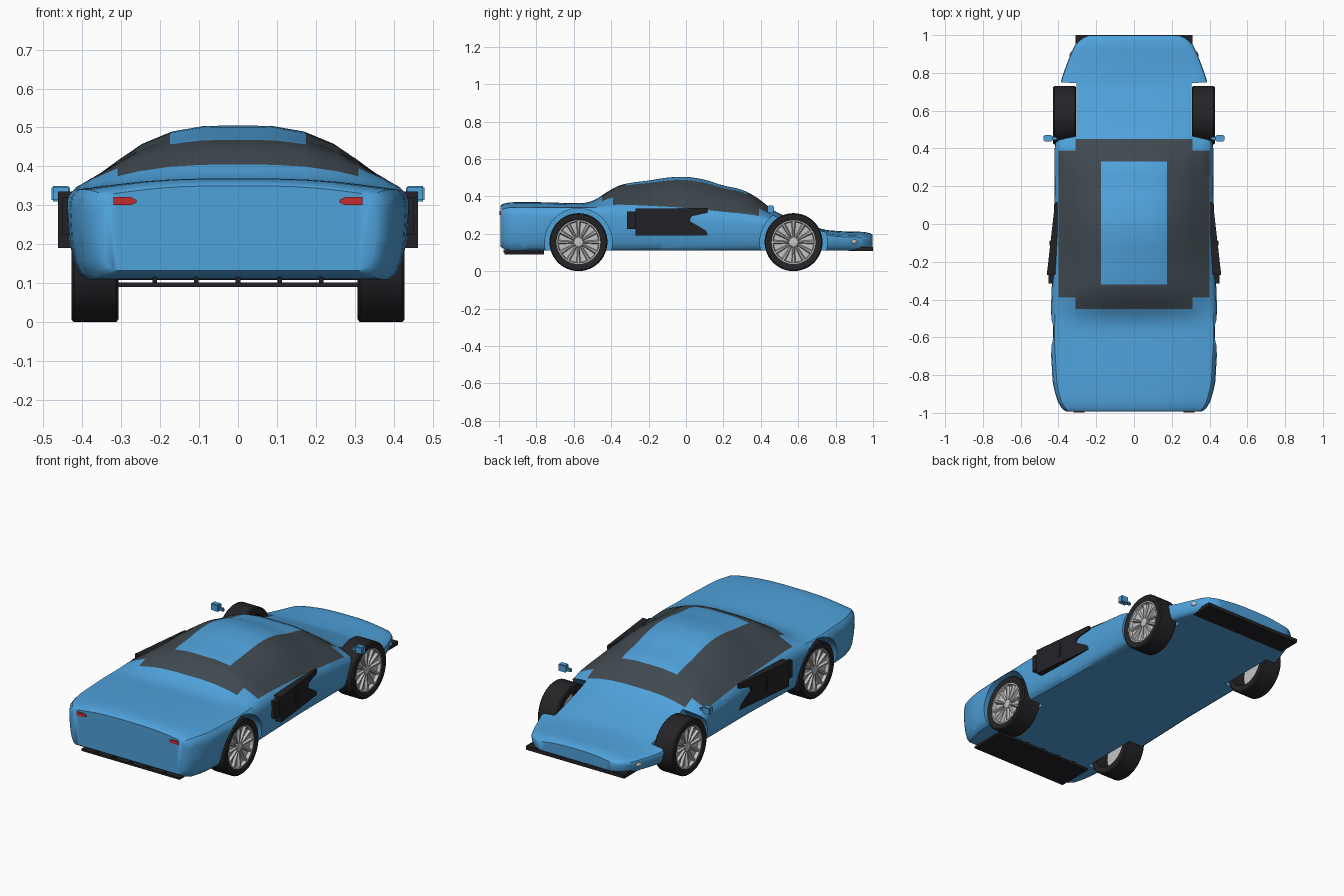
import bpy, bmesh, math
from mathutils import Matrix, Vector

if "Cube" in bpy.data.objects:
    bpy.data.objects.remove(bpy.data.objects["Cube"])


def material(name, r, g, b):
    m = bpy.data.materials.new(name)
    m.diffuse_color = (r, g, b, 1)
    m.use_nodes = True
    m.node_tree.nodes["Principled BSDF"].inputs["Base Color"].default_value = m.diffuse_color
    return m


BLUE = material("body_blue", 0.078, 0.36, 0.71)
GLASS = material("dark_glass", 0.05, 0.067, 0.08)
TYRE = material("tyre_black", 0.018, 0.018, 0.021)
TRIM = material("trim_black", 0.016, 0.016, 0.02)
RIM = material("rim_silver", 0.55, 0.55, 0.55)
RED = material("light_red", 0.55, 0.025, 0.03)


def finish(bm, name, mats, smooth=True):
    bmesh.ops.recalc_face_normals(bm, faces=bm.faces[:])
    me = bpy.data.meshes.new(name)
    bm.to_mesh(me)
    bm.free()
    ob = bpy.data.objects.new(name, me)
    bpy.context.collection.objects.link(ob)
    for m in mats:
        me.materials.append(m)
    if smooth:
        smooth_object(ob)
    return ob


def smooth_object(ob):
    bpy.ops.object.select_all(action='DESELECT')
    ob.select_set(True)
    bpy.context.view_layer.objects.active = ob
    bpy.ops.object.shade_smooth_by_angle(angle=math.radians(35))


def loft(bm, rings, caps=True):
    vs = [[bm.verts.new(p) for p in r] for r in rings]
    n = len(vs[0])
    for a, b in zip(vs, vs[1:]):
        for i in range(n):
            bm.faces.new((a[i], a[(i + 1) % n], b[(i + 1) % n], b[i]))
    if caps:
        bm.faces.new(vs[0])
        bm.faces.new(vs[-1])


def box(bm, x0, x1, y0, y1, z0, z1):
    loft(bm, [[(x, y0, z0), (x, y1, z0), (x, y1, z1), (x, y0, z1)] for x in (x0, x1)])


def disc_loft(bm, profile, y, z, s, n=40):
    """Turned solid about the x direction: profile of (x, radius)."""
    loft(bm, [[(s * x, y + r * math.cos(2 * math.pi * i / n), z + r * math.sin(2 * math.pi * i / n))
               for i in range(n)] for x, r in profile])


def interp(t, y):
    for (a, u), (b, v) in zip(t, t[1:]):
        if y <= b:
            return u + (v - u) * (y - a) / (b - a)
    return t[-1][1]


def soft(t, y):
    h = min(0.025, y + 0.993, 0.998 - y)
    return sum(interp(t, y + h * k / 2) for k in range(-2, 3)) / 5


# Body curves along the length: roof line, half width, shoulder height, floor
ROOF = [(-0.993, .35), (-.98, .362), (-.94, .369), (-.8, .369), (-.55, .362), (-.49, .377), (-.42, .425),
        (-.36, .46), (-.28, .475), (-.2, .484), (-.1, .501), (0, .506), (.1, .49), (.2, .457), (.3, .437),
        (.38, .395), (.44, .345), (.5, .305), (.6, .268), (.74, .22), (.85, .212), (.97, .21), (.998, .195)]
WIDTH = [(-.993, .355), (-.98, .385), (-.95, .402), (-.85, .43), (-.6, .444), (-.4, .438), (0, .423), (.4, .42),
         (.6, .41), (.75, .39), (.85, .355), (.94, .318), (.975, .295), (.998, .24)]
SHOULDER = [(-.993, .325), (-.96, .337), (-.4, .337), (0, .317), (.39, .287), (.5, .257), (.7, .21),
            (.8, .19), (.97, .185), (.998, .175)]
FLOOR = [(-.993, .132), (-.97, .114), (-.94, .11), (.97, .11), (.998, .125)]
UPPER = [(0, 1), (.11, 1), (.21, .995), (.40, .92), (.58, .75), (.72, .53), (.85, .3), (.95, .1)]


def section(y):
    w, zs, zt, zb = (soft(c, y) for c in (WIDTH, SHOULDER, ROOF, FLOOR))
    d = zs - zb
    half = [(u * w, zs + (zt - zs) * f) for u, f in UPPER]
    half += [(w * .99, zs - .07 * d), (w, zs - .2 * d), (w * .99, zb + .45 * d), (w * .965, zb + .2 * d),
             (w * .935, zb + .06 * d), (w * .895, zb), (0, zb)]
    return [(x, y, z) for x, z in half] + [(-x, y, z) for x, z in half[-2:0:-1]]


stations = [-.993, -.988, -.98, -.965, -.94] + [-.9 + .03 * i for i in range(62)] + [.95, .97, .985, .993, .998]
bm = bmesh.new()
loft(bm, [section(y) for y in stations])
body = finish(bm, "car_body", [BLUE, GLASS], False)

# Wheel arches
bm = bmesh.new()
for s in (1, -1):
    for y in (-.575, .575):
        disc_loft(bm, [(.304, .18), (.6, .18)], y, .155, s, 64)
cutter = finish(bm, "wheel_arch_cutter", [BLUE], False)
cutter.hide_render = True
mod = body.modifiers.new("arches", 'BOOLEAN')
mod.object = cutter
mod.operation = 'DIFFERENCE'
mod.solver = 'EXACT'
bpy.context.view_layer.objects.active = body
bpy.ops.object.modifier_apply(modifier="arches")
bpy.data.objects.remove(cutter)

# Windows cut into the cabin, leaving a blue roof panel
bm = bmesh.new()
bm.from_mesh(body.data)
cuts = [((x, 0, 0), (1, 0, 0)) for x in (-.4, -.31, -.175, .175, .31, .4)]
cuts += [((0, y, 0), (0, 1, 0)) for y in (-.45, -.39, -.32, .33, .39, .45)]
for co, no in cuts:
    bmesh.ops.bisect_plane(bm, geom=bm.verts[:] + bm.edges[:] + bm.faces[:], dist=1e-5, plane_co=co, plane_no=no)
bm.normal_update()
for f in bm.faces:
    c = f.calc_center_median()
    x, y = abs(c.x), c.y
    pane = (x < .31 and abs(y) < .45) or (x < .4 and abs(y) < .39)
    roof = x < .175 and -.32 < y < .33
    f.material_index = 1 if pane and not roof and c.z > .25 and f.normal.z > .05 else 0
bm.to_mesh(body.data)
bm.free()
smooth_object(body)

# Wheels: tyre, dished rim and spokes
for s, side in ((1, "right"), (-1, "left")):
    for y, end in ((-.575, "rear"), (.575, "nose")):
        bm = bmesh.new()
        tread = [(.307, .118), (.307, .148), (.313, .155), (.421, .155), (.428, .149), (.428, .128), (.422, .117)]
        n = 48
        rings = []
        for i in range(n + 1):
            a = 2 * math.pi * i / n
            rings.append([(s * x, y + r * math.cos(a), .155 + r * math.sin(a)) for x, r in tread])
        loft(bm, rings, False)
        bmesh.ops.remove_doubles(bm, verts=bm.verts[:], dist=1e-5)
        finish(bm, f"{end}_{side}_tyre", [TYRE])

        bm = bmesh.new()
        disc_loft(bm, [(.392, .02), (.392, .118), (.422, .118), (.422, .111), (.405, .107), (.402, .03),
                       (.414, .024), (.416, .014)], y, .155, s)
        for k in range(12):
            start = len(bm.verts)
            loft(bm, [[(s * .402, -b, r), (s * .402, b, r), (s * x, b * .4, r), (s * x, -b * .4, r)]
                      for r, b, x in ((.018, .005, .413), (.112, .013, .419))])
            bm.verts.ensure_lookup_table()
            m = Matrix.Translation((0, y, .155)) @ Matrix.Rotation(2 * math.pi * k / 12, 4, 'X')
            bmesh.ops.transform(bm, matrix=m, verts=bm.verts[start:])
        finish(bm, f"{end}_{side}_rim", [RIM])

    # Side intake: wedge with an arrow notch, and a short rear step
    outline = [(-.27, .19), (.115, .19), (.115, .212), (.02, .268), (.03, .293), (.115, .312), (.115, .335), (-.27, .335)]
    bm = bmesh.new()
    loft(bm, [[(s * .405, y, z) for y, z in outline],
              [(s * (.418 + .114 * (.115 - y)), y, z) for y, z in outline]])
    box(bm, s * .415, s * .452, -.315, -.26, .225, .32)
    box(bm, s * .43, s * .447, -.115, -.09, .23, .31)
    finish(bm, f"{side}_side_intake", [TRIM], False)

    # Door mirror
    bm = bmesh.new()
    box(bm, s * .405, s * .44, .445, .46, .315, .335)
    box(bm, s * .432, s * .479, .437, .47, .31, .35)
    bmesh.ops.bevel(bm, geom=bm.edges[:], offset=.004, segments=2, affect='EDGES')
    finish(bm, f"{side}_mirror", [BLUE])

    # Tail lamp with a pointed inner end
    bm = bmesh.new()
    lamp = [(.32, .301), (.275, .301), (.261, .307), (.261, .314), (.275, .321), (.32, .321)]
    loft(bm, [[(s * x, y, z) for x, z in lamp] for y in (-.997, -.985)])
    finish(bm, f"{side}_tail_lamp", [RED], False)

    # Small head lamp on the nose corner
    bm = bmesh.new()
    bmesh.ops.create_uvsphere(bm, u_segments=12, v_segments=8, radius=1)
    m = Matrix.Translation((s * .332, .9, .157)) @ Matrix.Rotation(s * .4, 4, 'Z') @ Matrix.Diagonal((.008, .018, .012, 1))
    bmesh.ops.transform(bm, matrix=m, verts=bm.verts[:])
    finish(bm, f"{side}_head_lamp", [RIM])

# Nose splitter
bm = bmesh.new()
box(bm, -.31, .31, .87, 1.0, .108, .13)
finish(bm, "nose_splitter", [TRIM], False)

# Rear diffuser plate with fins
bm = bmesh.new()
box(bm, -.31, .31, -.97, -.76, .09, .102)
for k in range(-2, 3):
    box(bm, k * .107 - .006, k * .107 + .006, -.975, -.76, .1, .116)
finish(bm, "rear_diffuser", [TRIM], False)
